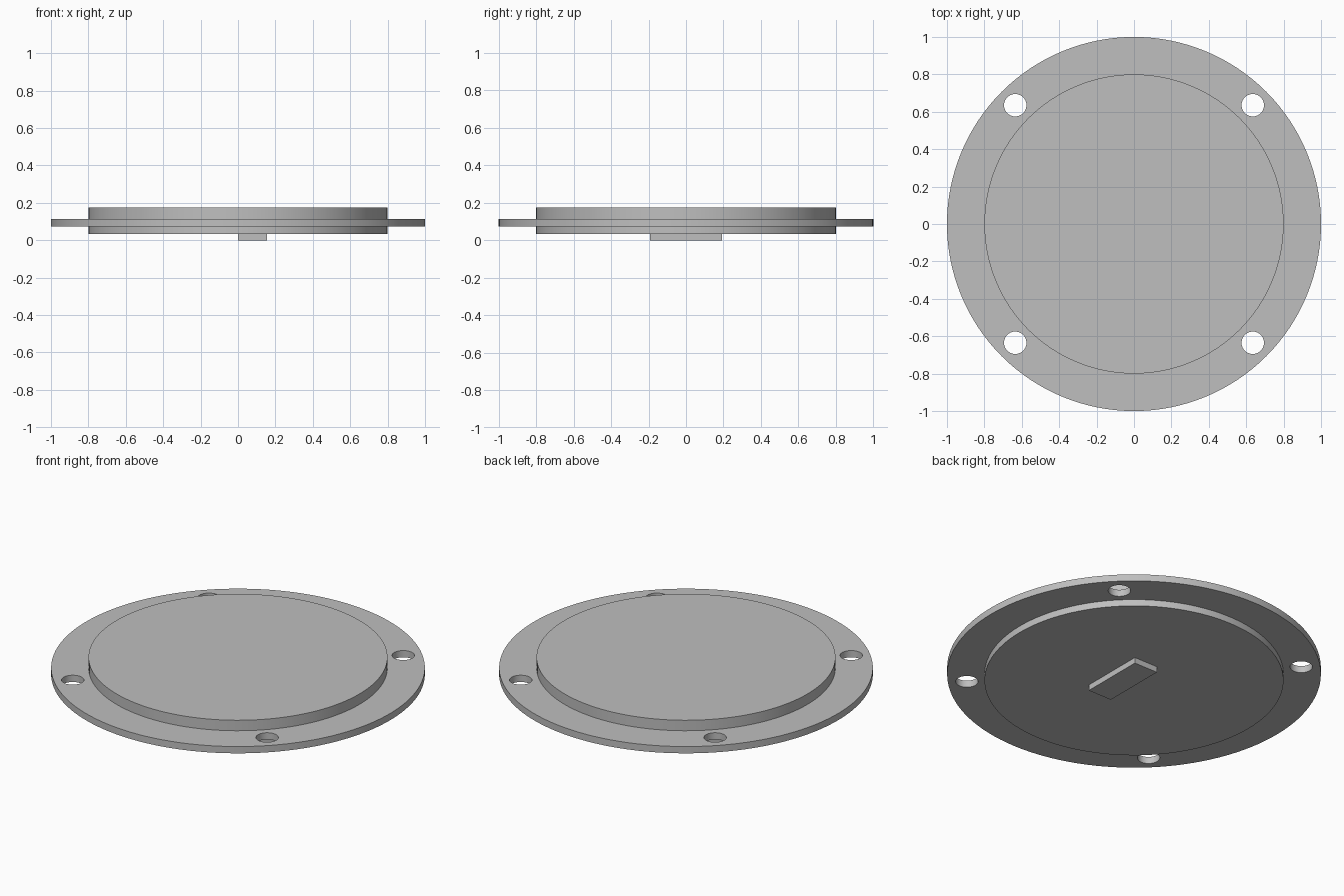
import bpy
import math

SEGMENTS = 128
HOLE_OFFSET = 0.635

if "Cube" in bpy.data.objects:
    bpy.data.objects.remove(bpy.data.objects["Cube"], do_unlink=True)

grey = bpy.data.materials.new("plain grey")
grey.use_nodes = True
grey.diffuse_color = (0.52, 0.52, 0.52, 1)
grey.node_tree.nodes["Principled BSDF"].inputs["Base Color"].default_value = grey.diffuse_color


def disc(name, radius, bottom, top, x=0, y=0, sides=SEGMENTS):
    bpy.ops.mesh.primitive_cylinder_add(
        vertices=sides, radius=radius, depth=top - bottom,
        location=(x, y, (top + bottom) / 2))
    obj = bpy.context.object
    obj.name = name
    obj.data.materials.append(grey)
    return obj


def smooth(obj):
    bpy.ops.object.select_all(action="DESELECT")
    obj.select_set(True)
    bpy.context.view_layer.objects.active = obj
    bpy.ops.object.shade_smooth_by_angle(angle=math.radians(30))


# Thin flange with a bolt hole in each quarter
flange = disc("flange", 1, 0.073, 0.113)
cutters = []
for x in (-HOLE_OFFSET, HOLE_OFFSET):
    for y in (-HOLE_OFFSET, HOLE_OFFSET):
        cutter = disc("bolt_hole_cutter", 0.06, 0, 0.2, x, y, 48)
        cutter.hide_render = True
        cutters.append(cutter)
        cut = flange.modifiers.new("bolt hole", "BOOLEAN")
        cut.operation = "DIFFERENCE"
        cut.solver = "EXACT"
        cut.object = cutter
        bpy.context.view_layer.objects.active = flange
        bpy.ops.object.modifier_apply(modifier=cut.name)
for cutter in cutters:
    bpy.data.objects.remove(cutter, do_unlink=True)
smooth(flange)

# Raised plates above and below the flange
smooth(disc("upper_plate", 0.8, 0.113, 0.175))
smooth(disc("lower_plate", 0.8, 0.034, 0.073))

# Off-centre rectangular tab under the lower plate
bpy.ops.mesh.primitive_cube_add(size=1, location=(0.078, 0, 0.017))
tab = bpy.context.object
tab.name = "underside_tab"
tab.dimensions = (0.154, 0.384, 0.034)
bpy.ops.object.transform_apply(location=False, rotation=False, scale=True)
tab.data.materials.append(grey)
